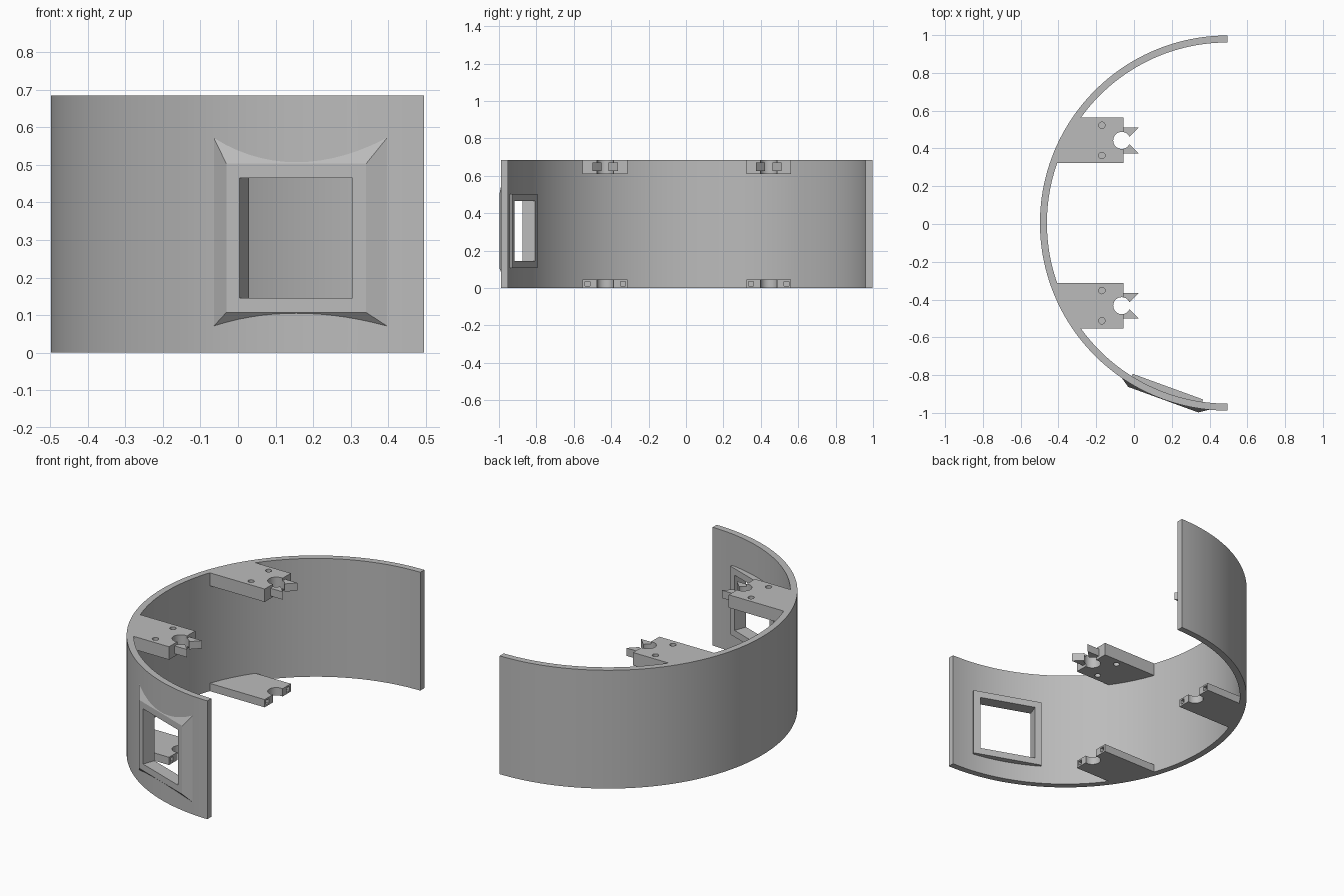
import bpy, bmesh
from math import sin, cos, sqrt, acos, pi, radians
from mathutils import Matrix, Vector

cube = bpy.data.objects.get("Cube")
if cube:
    bpy.data.objects.remove(cube, do_unlink=True)

grey = bpy.data.materials.new("plain grey")
grey.use_nodes = True
colour = (0.5, 0.5, 0.5, 1)
grey.diffuse_color = colour
grey.node_tree.nodes["Principled BSDF"].inputs["Base Color"].default_value = colour

CX, CY = 0.495, 0.005            # centre of the half ring
OUTER, INNER, HEIGHT = 0.993, 0.956, 0.685
FRONT_X = -0.055                 # front edge of the brackets
NOTCH_X, NOTCH_R = -0.065, 0.045
HALF = 0.12                      # half width of a bracket


def finish(name, bm):
    """Turn a bmesh into a grey object with smooth curves and sharp edges."""
    bmesh.ops.recalc_face_normals(bm, faces=bm.faces)
    mesh = bpy.data.meshes.new(name)
    bm.to_mesh(mesh)
    bm.free()
    mesh.materials.append(grey)
    obj = bpy.data.objects.new(name, mesh)
    bpy.context.collection.objects.link(obj)
    smooth(mesh)
    return obj


def smooth(mesh):
    mesh.shade_smooth()
    mesh.set_sharp_from_angle(angle=radians(25))


def extrude(name, outline, z0, z1):
    bm = bmesh.new()
    face = bm.faces.new([bm.verts.new((x, y, z0)) for x, y in outline])
    up = bmesh.ops.extrude_face_region(bm, geom=[face])["geom"]
    verts = [v for v in up if isinstance(v, bmesh.types.BMVert)]
    bmesh.ops.translate(bm, verts=verts, vec=(0, 0, z1 - z0))
    return finish(name, bm)


def box(name, low, high, matrix=Matrix()):
    bm = bmesh.new()
    low, high = Vector(low), Vector(high)
    size = Matrix.Diagonal((*(high - low), 1))
    place = Matrix.Translation((low + high) / 2)
    bmesh.ops.create_cube(bm, size=1, matrix=matrix @ place @ size)
    return finish(name, bm)


def cylinder(name, x, y, radius):
    return extrude(name, arc(x, y, radius, 0, 2 * pi, 24)[:-1], -0.1, HEIGHT + 0.1)


def cut(obj, cutters):
    """Subtract the cutters, bake the result and remove them."""
    for c in cutters:
        c.hide_render = True
        mod = obj.modifiers.new("cut", "BOOLEAN")
        mod.operation, mod.solver, mod.object = "DIFFERENCE", "EXACT", c
    graph = bpy.context.evaluated_depsgraph_get()
    mesh = bpy.data.meshes.new_from_object(obj.evaluated_get(graph))
    obj.modifiers.clear()
    obj.data = mesh
    smooth(mesh)
    for c in cutters:
        bpy.data.objects.remove(c, do_unlink=True)


def arc(x, y, r, a0, a1, n):
    return [(x + r * cos(a0 + (a1 - a0) * i / n), y + r * sin(a0 + (a1 - a0) * i / n))
            for i in range(n + 1)]


# Half ring wall
wall = extrude("curved_wall", arc(CX, CY, OUTER, pi / 2, 3 * pi / 2, 90)
               + arc(CX, CY, INNER, 3 * pi / 2, pi / 2, 90), 0, HEIGHT)

# Window frame, in a local space: x along the wall, y inward, z up
tilt = Matrix.Translation((0.155, -0.93, 0.305)) @ Matrix.Rotation(radians(-20), 4, "Z")
W, H, OPEN = 0.198, 0.198, 0.16
frame = box("window_frame", (-W, 0.004, -H), (W, 0.073, H), tilt)

# Sloped skirt blending the frame into the outside of the wall
bm = bmesh.new()
rects = [(0, W, -H, H), (0.038, W + 0.055, -H - 0.042, H + 0.08)]
front, back = [[bm.verts.new(tilt @ Vector(p)) for p in
                ((-w, d, lo), (w, d, lo), (w, d, hi), (-w, d, hi))] for d, w, lo, hi in rects]
bm.faces.new(front)
bm.faces.new(back)
for i in range(4):
    j = (i + 1) % 4
    bm.faces.new((front[i], front[j], back[j], back[i]))
skirt = finish("window_skirt", bm)

for part in (wall, frame, skirt):
    cut(part, [box("window_cutter", (-OPEN, -0.2, -OPEN), (OPEN, 0.2, OPEN), tilt)])


def bracket_outline(yc):
    """Flat plate from the wall to a straight front with a round notch."""
    a = acos((FRONT_X - NOTCH_X) / NOTCH_R)
    rim = []
    for i in range(13):
        y = yc - HALF + 2 * HALF * i / 12
        rim.append((CX - sqrt((INNER + 0.002) ** 2 - (y - CY) ** 2), y))
    return (rim + [(FRONT_X, yc + HALF)] + arc(NOTCH_X, yc, NOTCH_R, a, 2 * pi - a, 24)
            + [(FRONT_X, yc - HALF)])


for side, label in ((1, "back"), (-1, "front")):
    yc = CY + side * 0.4375
    outline = bracket_outline(yc)

    # Upper bracket with two screw holes
    upper = extrude(label + "_upper_bracket", outline, 0.61, HEIGHT)
    cut(upper, [cylinder("hole_cutter", -0.17, yc + s * 0.08, 0.017) for s in (1, -1)])

    # Pair of clip prongs around the notch
    for s, end in ((1, "a"), (-1, "b")):
        curve = arc(NOTCH_X, 0, NOTCH_R, radians(25), radians(78), 8)
        prong = [(-0.06, 0.068), (0.025, 0.068), (-0.022, 0.021)] + curve
        extrude(label + "_clip_prong_" + end, [(x, yc + s * y) for x, y in prong], 0.625, 0.67)

    # Lower bracket with two small pockets in its front edge
    lower = extrude(label + "_lower_bracket", outline, 0, 0.045)
    cut(lower, [box("pocket_cutter", (FRONT_X - 0.03, yc + s * 0.095 - 0.013, 0.01),
                    (0, yc + s * 0.095 + 0.013, 0.036)) for s in (1, -1)])
